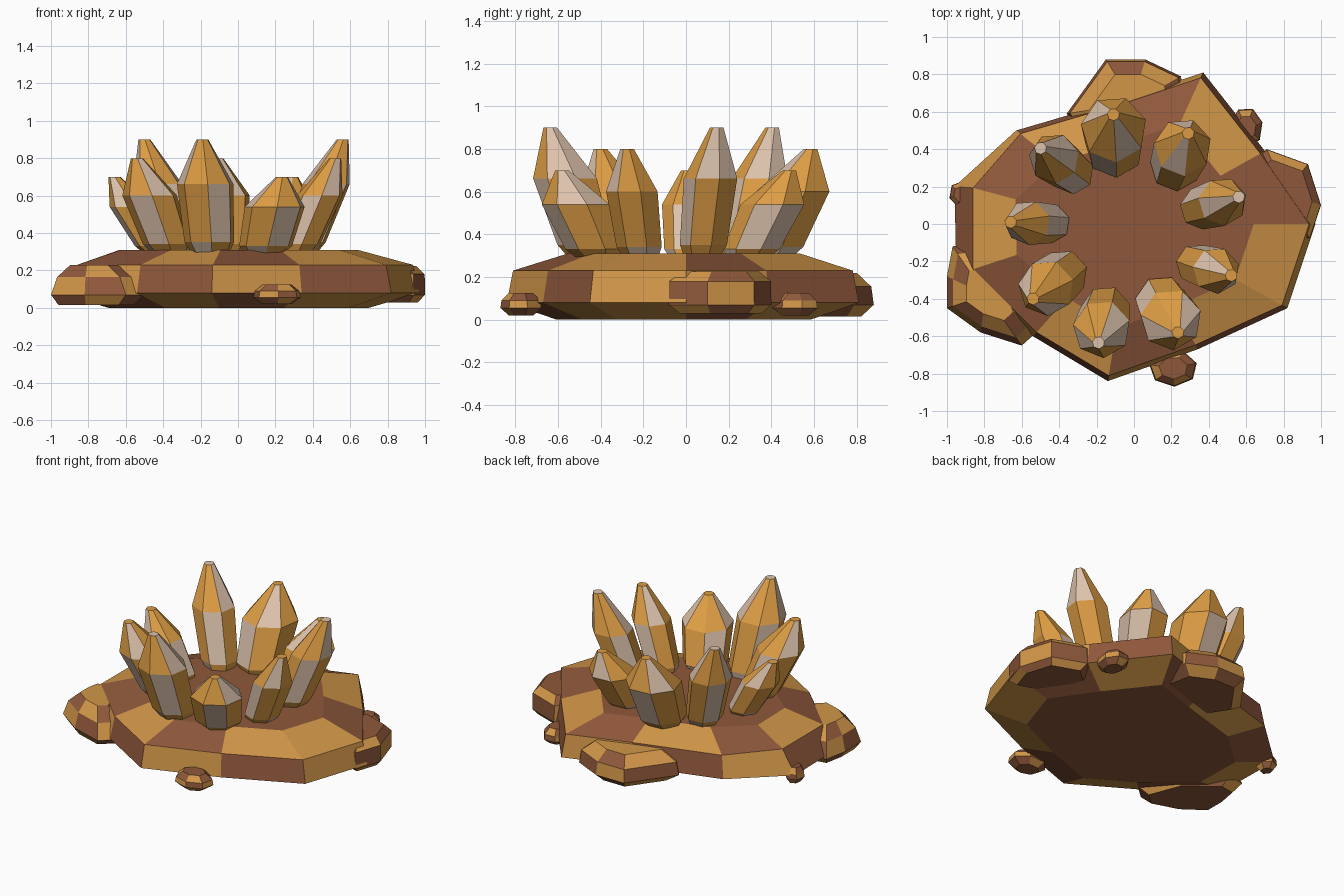
import bpy, bmesh, math
from mathutils import Vector

if "Cube" in bpy.data.objects:
    bpy.data.objects.remove(bpy.data.objects["Cube"])


def material(name, rgb):
    m = bpy.data.materials.new(name)
    m.diffuse_color = (*rgb, 1)
    m.use_nodes = True
    m.node_tree.nodes["Principled BSDF"].inputs["Base Color"].default_value = m.diffuse_color
    return m


BROWN = material("earth brown", (0.275, 0.098, 0.044))
OCHRE = material("ochre rock", (0.64, 0.305, 0.066))
GOLD = material("amber gold", (0.72, 0.335, 0.058))
PALE = material("pale quartz", (0.72, 0.54, 0.41))


def stack(name, rings, mats, rule):
    """Closed solid from rings of equal length; rule(level, side) picks the colour."""
    bm = bmesh.new()
    loops = [[bm.verts.new(p) for p in ring] for ring in rings]
    n = len(loops[0])
    for k in range(len(loops) - 1):
        a, b = loops[k], loops[k + 1]
        for i in range(n):
            j = (i + 1) % n
            f = bm.faces.new((a[i], a[j], b[j], b[i]))
            f.material_index = rule(k, i)
    bm.faces.new(loops[0][::-1]).material_index = rule(-1, 0)
    bm.faces.new(loops[-1]).material_index = rule(-2, 0)
    bmesh.ops.recalc_face_normals(bm, faces=bm.faces[:])
    me = bpy.data.meshes.new(name)
    bm.to_mesh(me)
    bm.free()
    for m in mats:
        me.materials.append(m)
    ob = bpy.data.objects.new(name, me)
    bpy.context.collection.objects.link(ob)
    return ob


def scaled(outline, centre, factor, z):
    return [(centre[0] + (x - centre[0]) * factor,
             centre[1] + (y - centre[1]) * factor, z) for x, y in outline]


def boulder(name, outline, heights, factors, top=0, start=0):
    """Faceted rock with a checkered skin and one flat colour on top."""
    n = len(outline)
    c = (sum(p[0] for p in outline) / n, sum(p[1] for p in outline) / n)
    rings = [scaled(outline, c, f, z) for f, z in zip(factors, heights)]
    return stack(name, rings, (BROWN, OCHRE),
                 lambda k, i: top if k == -2 else 0 if k < 0 else (k + i + start) % 2)


# main slab: bevelled underside, steep band, sloped shoulder, flat top
slab = [(-0.14, -0.84), (0.34, -0.67), (0.82, -0.45), (0.97, 0.0), (0.70, 0.39),
        (0.37, 0.81), (-0.05, 0.67), (-0.63, 0.50), (-0.96, 0.20), (-0.95, -0.25),
        (-0.54, -0.60)]
shoulder_brown = {0, 3, 5, 7, 9}


def slab_rule(k, i):
    if k < 0:
        return 0
    shoulder = 0 if i in shoulder_brown else 1
    return shoulder if k != 1 else (1 if i == 2 else 1 - shoulder)


slab_rings = [scaled(slab, (0, 0), f, z)
              for f, z in ((0.72, 0.0), (1.0, 0.08), (0.965, 0.23), (0.66, 0.31))]
slab_rings[2] = [(max(x, -0.86), y, z) for x, y, z in slab_rings[2]]
stack("ground_slab", slab_rings, (BROWN, OCHRE), slab_rule)

# large boulders set into the rim
boulder("back_boulder",
        [(-0.36, 0.59), (-0.25, 0.42), (0.10, 0.40), (0.30, 0.55), (0.25, 0.79),
         (0.06, 0.88), (-0.15, 0.88)],
        (0.015, 0.07, 0.155, 0.22), (0.75, 1.0, 0.95, 0.66), top=1, start=1)
boulder("left_boulder",
        [(-1.0, -0.45), (-0.82, -0.58), (-0.60, -0.65), (-0.50, -0.56), (-0.60, -0.30),
         (-0.85, -0.10), (-0.97, -0.12), (-1.0, -0.28)],
        (0.015, 0.07, 0.165, 0.23), (0.8, 1.0, 0.84, 0.5), top=1)
boulder("right_boulder",
        [(0.60, 0.30), (0.68, 0.00), (0.94, -0.08), (1.0, 0.10), (0.93, 0.32),
         (0.71, 0.40)],
        (0.03, 0.07, 0.18, 0.225), (0.8, 1.0, 0.99, 0.75), top=0, start=1)

# small stones around the edge
for name, x, y, rx, ry, n in (("front_stone", 0.21, -0.77, 0.13, 0.10, 7),
                              ("right_stone", 0.60, 0.515, 0.09, 0.11, 7),
                              ("left_stone", -0.93, 0.16, 0.06, 0.07, 6)):
    outline = [(x + rx * math.cos(math.tau * (i + 0.3) / n),
                y + ry * math.sin(math.tau * (i + 0.3) / n)) for i in range(n)]
    boulder(name, outline, (0.02, 0.055, 0.09, 0.125), (0.6, 1.0, 0.95, 0.6))

# ring of leaning crystals: inner foot point, tip point, tip height, widest radius
crystals = [((-0.10, 0.245), (-0.11, 0.585), 0.80, 0.178),
            ((0.17, 0.18), (0.29, 0.485), 0.70, 0.155),
            ((0.24, 0.05), (0.56, 0.145), 0.90, 0.130),
            ((0.22, -0.18), (0.52, -0.275), 0.80, 0.125),
            ((0.08, -0.29), (0.235, -0.58), 0.70, 0.165),
            ((-0.12, -0.33), (-0.19, -0.635), 0.90, 0.155),
            ((-0.27, -0.18), (-0.54, -0.40), 0.80, 0.150),
            ((-0.33, 0.0), (-0.66, 0.01), 0.70, 0.120),
            ((-0.23, 0.20), (-0.50, 0.405), 0.90, 0.135)]
SIDES = 7
for c, (inner, tip, height, r) in enumerate(crystals):
    inner, tip = Vector(inner), Vector(tip)
    foot = inner + (tip - inner).normalized() * r * 0.78
    rings = []
    for t, rad in ((0.0, r * 0.66), (0.10, r * 0.88), (0.61, r), (1.0, 0.033)):
        p = foot.lerp(tip, t)
        z = 0.29 + (height - 0.29) * t
        rings.append([(p.x + rad * math.cos(math.tau * (i + 0.33) / SIDES),
                       p.y + rad * math.sin(math.tau * (i + 0.33) / SIDES), z)
                      for i in range(SIDES)])
    shift = 0 if c == 4 else c - 5
    stack(f"crystal_{c + 1}", rings, (GOLD, PALE),
          lambda k, i, c=c, s=shift: int(c % 3 == 2) if k < 0
          else int((i - k + s) % 3 == 1))
